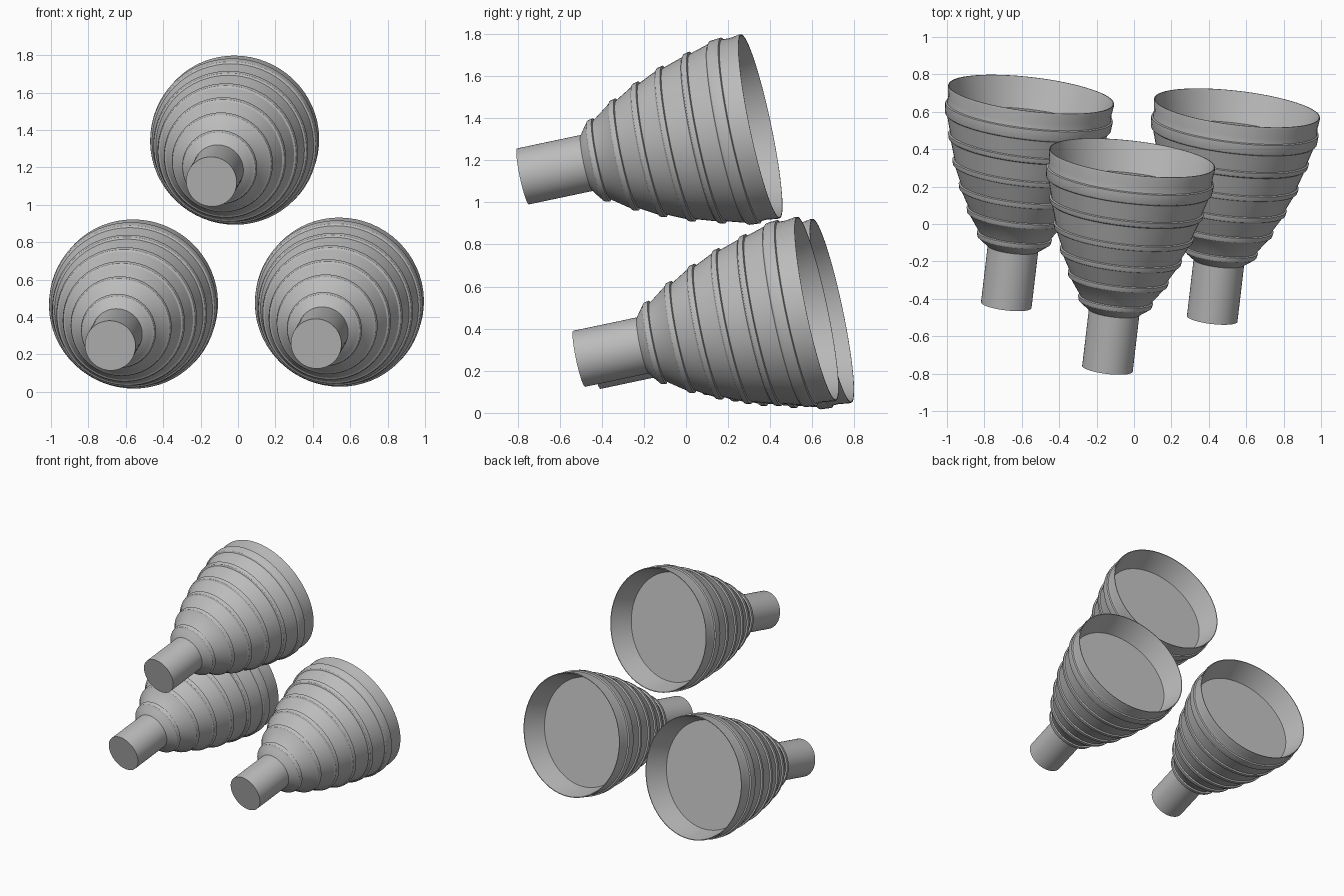
import bpy
import bmesh
import math
from mathutils import Vector

cube = bpy.data.objects.get("Cube")
if cube:
    bpy.data.objects.remove(cube, do_unlink=True)

metal = bpy.data.materials.new("Grey metal")
GREY = (0.5, 0.5, 0.5, 1)
metal.diffuse_color = GREY
metal.use_nodes = True
metal.node_tree.nodes["Principled BSDF"].inputs["Base Color"].default_value = GREY

SIDES = 64
LENGTH = 1.16


def ring(start, width, radius, height, slope):
    """Profile of a raised hoop sitting on the bell wall."""
    end = start + width
    return [(start, radius - height),
            (start + 0.006, radius - 0.003),
            (start + 0.012, radius),
            (end - 0.004, radius + slope),
            (end, radius + slope - height * 0.8)]


# Profile as (distance along axis, radius): inlet pipe, then shoulder
profile = [(0, 0), (0, 0.136), (0.312, 0.136), (0.343, 0.178)]

# Bell wall with hoops
for start, radius in [(0.35, 0.198), (0.475, 0.268), (0.599, 0.325),
                      (0.728, 0.374), (0.867, 0.413)]:
    profile += ring(start, 0.036, radius, 0.013, 0.004)

# Wide hoop, flared lip, inner wall and closing disc
profile += ring(1.0, 0.066, 0.447, 0.012, 0.004)
profile += [(1.10, 0.440), (LENGTH - 0.012, 0.447), (LENGTH, 0.446),
            (LENGTH, 0.441), (0.995, 0.393), (0.995, 0)]


def build_nozzle(name, inlet, axis):
    """Spin the profile about its axis, then aim it from the inlet."""
    bm = bmesh.new()
    verts = [bm.verts.new((r, 0, s)) for s, r in profile]
    edges = [bm.edges.new(pair) for pair in zip(verts, verts[1:])]
    bmesh.ops.spin(bm, geom=verts + edges, cent=(0, 0, 0), axis=(0, 0, 1),
                   angle=math.tau, steps=SIDES, use_merge=True)
    bmesh.ops.remove_doubles(bm, verts=bm.verts, dist=0.0001)
    bmesh.ops.recalc_face_normals(bm, faces=bm.faces)
    mesh = bpy.data.meshes.new(name)
    bm.to_mesh(mesh)
    bm.free()
    mesh.materials.append(metal)
    obj = bpy.data.objects.new(name, mesh)
    bpy.context.collection.objects.link(obj)
    obj.rotation_euler = axis.to_track_quat("Z", "Y").to_euler()
    obj.location = inlet
    bpy.ops.object.select_all(action="DESELECT")
    obj.select_set(True)
    bpy.context.view_layer.objects.active = obj
    bpy.ops.object.shade_smooth_by_angle(angle=math.radians(25))


# Three matching nozzles in a triangle
axis = Vector((0.118, 1, 0.211)).normalized()
top = Vector((-0.142, -0.774, 1.123))
for name, offset in {"top_nozzle": (0, 0, 0),
                     "right_nozzle": (-0.541, 0.34, -0.876),
                     "left_nozzle": (0.56, 0.267, -0.866)}.items():
    build_nozzle(name, top + Vector(offset), axis)
